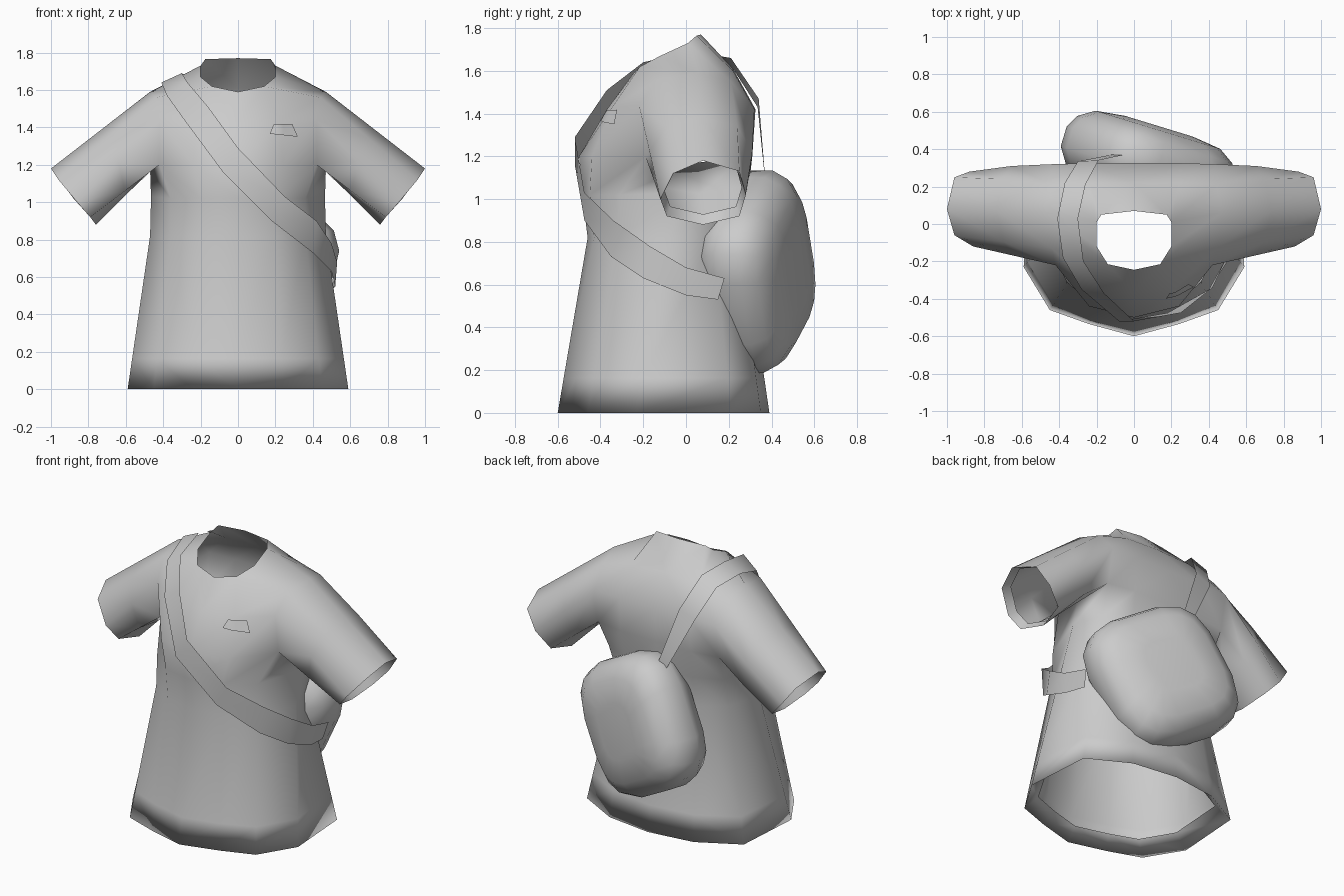
import bpy, bmesh, math
from mathutils import Vector, Matrix
from mathutils.bvhtree import BVHTree

if "Cube" in bpy.data.objects:
    bpy.data.objects.remove(bpy.data.objects["Cube"])


def finish(bm, name):
    bmesh.ops.recalc_face_normals(bm, faces=bm.faces)
    me = bpy.data.meshes.new(name)
    bm.to_mesh(me)
    bm.free()
    for p in me.polygons:
        p.use_smooth = True
    ob = bpy.data.objects.new(name, me)
    bpy.context.collection.objects.link(ob)
    return ob


def row(bm, pts):
    return [bm.verts.new(p) for p in pts]


def loft(bm, rows, closed=False):
    n = len(rows[0])
    for a, b in zip(rows, rows[1:]):
        for i in range(n if closed else n - 1):
            j = (i + 1) % n
            bm.faces.new((a[i], a[j], b[j], b[i]))


# Shirt: right half, rows run from front centre to back centre
bm = bmesh.new()
hem = [(0, -.6, 0), (.24, -.535, 0), (.45, -.46, 0), (.59, -.23, 0),
       (.56, .21, 0), (.3, .35, 0), (0, .39, 0)]
fold = [(x * .85, -.1 + (y + .1) * .87, .08) for x, y, z in hem]
waist = [(0, -.46, .82), (.2, -.43, .82), (.36, -.32, .82), (.47, -.08, .82),
         (.40, .13, .82), (.24, .24, .82), (0, .27, .82)]
skirt = [Vector(h).lerp(Vector(w), .2) for h, w in zip(hem, waist)]
ribs = [(0, -.485, 1.02), (.2, -.45, 1.02), (.36, -.31, 1.02), (.465, 0, 1.03),
        (.41, .2, 1.02), (.24, .28, 1.02), (0, .29, 1.02)]
chest = [(0, -.5, 1.2), (.24, -.44, 1.2), (.42, -.19, 1.20), (.47, .05, 1.17),
         (.43, .28, 1.2), (.25, .31, 1.2), (0, .31, 1.2)]
rows = [row(bm, r) for r in (fold, hem, skirt, waist, ribs, chest)]
loft(bm, rows)
ch = rows[-1]

# Front and back panels up to the neckline
f1 = row(bm, [(0, -.37, 1.42), (.22, -.345, 1.43), (.42, -.22, 1.44)])
f2 = row(bm, [(0, -.245, 1.59), (.14, -.215, 1.62), (.44, -.13, 1.56)])
b1 = row(bm, [(.43, .32, 1.42), (.25, .325, 1.42), (0, .325, 1.42)])
b2 = row(bm, [(.44, .21, 1.55), (.24, .22, 1.6), (0, .22, 1.61)])
loft(bm, [ch[:3], f1, f2])
loft(bm, [ch[4:], b1, b2])
top, n1, n2, n3, n4 = row(bm, [(.47, .06, 1.59), (.2, -.12, 1.67), (.2, .01, 1.73),
                               (.175, .05, 1.765), (0, .07, 1.77)])
for f in ((f2[1], f2[2], top, n1), (n1, top, n2), (n2, top, b2[0], b2[1]),
          (n2, b2[1], n3), (n3, b2[1], b2[2], n4)):
    bm.faces.new(f)

# Sleeve from the armhole to a folded cuff
arm = [ch[3], ch[2], f1[2], f2[2], top, b2[0], b1[0], ch[4]]
cuff = [Vector(p) for p in (
    (.76, .08, .88), (.79, -.09, .92), (.86, -.12, 1.0), (.96, -.06, 1.12),
    (1.0, .08, 1.18), (.96, .25, 1.13), (.88, .28, 1.02), (.79, .25, .92))]
mid = [v.co.lerp(c, .5) + Vector((0, .01 if c.y > .1 else 0, 0)) for v, c in zip(arm, cuff)]
cen = sum(cuff, Vector()) / 8
inner = [cen + (c - cen) * .9 + Vector((-.05, 0, .035)) for c in cuff]
loft(bm, [arm, row(bm, mid), row(bm, cuff), row(bm, inner)], True)
bmesh.ops.mirror(bm, geom=bm.verts[:] + bm.edges[:] + bm.faces[:], axis='X', merge_dist=.001)
bmesh.ops.remove_doubles(bm, verts=bm.verts, dist=.0005)

# Crisp cuff edges
rim = cuff + [Vector((-c.x, c.y, c.z)) for c in cuff]
for e in bm.edges:
    if all(min((v.co - c).length for c in rim) < .001 for v in e.verts):
        e.smooth = False
shirt_tree = BVHTree.FromBMesh(bm)
finish(bm, "shirt")

# Chest badge: small trapezoid patch laid on the shirt front
bm = bmesh.new()
rows = []
for t in (0, .5, 1):
    x0, x1, z0, z1 = .17 + .02 * t, .32 - .03 * t, 1.362 + .05 * t, 1.346 + .068 * t
    pts = []
    for k in range(7):
        p = Vector((x0 + (x1 - x0) * k / 6, -1, z0 + (z1 - z0) * k / 6))
        hit = shirt_tree.ray_cast(p, Vector((0, 1, 0)))[0]
        pts.append(hit + Vector((0, -.012, .004)))
    rows.append(row(bm, pts))
loft(bm, rows)
finish(bm, "chest_badge")

# Shoulder strap: lower and upper edge points from bag, over shoulder, to hip
strap_pairs = [
    ((-.10, .375, 1.04), (-.05, .37, 1.08)),
    ((-.30, .335, 1.43), (-.19, .34, 1.47)),
    ((-.37, .22, 1.61), (-.26, .21, 1.66)),
    ((-.41, .03, 1.64), (-.30, .03, 1.69)),
    ((-.38, -.18, 1.57), (-.27, -.2, 1.64)),
    ((-.28, -.35, 1.43), (-.16, -.37, 1.51)),
    ((-.08, -.52, 1.16), (0, -.52, 1.29)),
    ((.18, -.475, .90), (.25, -.475, 1.03)),
    ((.40, -.35, .73), (.42, -.34, .90)),
    ((.50, -.2, .63), (.50, -.17, .78)),
    ((.52, 0, .55), (.53, 0, .68)),
    ((.50, .15, .53), (.52, .18, .63))]
bm = bmesh.new()
loft(bm, [row(bm, p) for p in strap_pairs])
finish(bm, "shoulder_strap")

# Soft bag: rounded-square rings along its depth, turned and rolled
bm = bmesh.new()
rings = []
for depth, s in ((-.21, .6), (-.185, .87), (-.09, 1), (.02, 1), (.09, .92), (.145, .74), (.165, .4)):
    ring = []
    for k in range(16):
        a = math.tau * (k + .5) / 16
        c, d = math.cos(a), math.sin(a)
        ring.append((math.copysign(abs(c) ** .58, c) * .415 * s, depth,
                     math.copysign(abs(d) ** .58, d) * .42 * s))
    rings.append(row(bm, ring))
loft(bm, rings, True)
bm.faces.new(rings[0])
bm.faces.new(rings[-1])
bmesh.ops.transform(bm, verts=bm.verts, matrix=Matrix.Translation((.085, .365, .66))
                    @ Matrix.Rotation(math.radians(-17), 4, 'Z')
                    @ Matrix.Rotation(math.radians(29), 4, 'Y'))
finish(bm, "bag")
